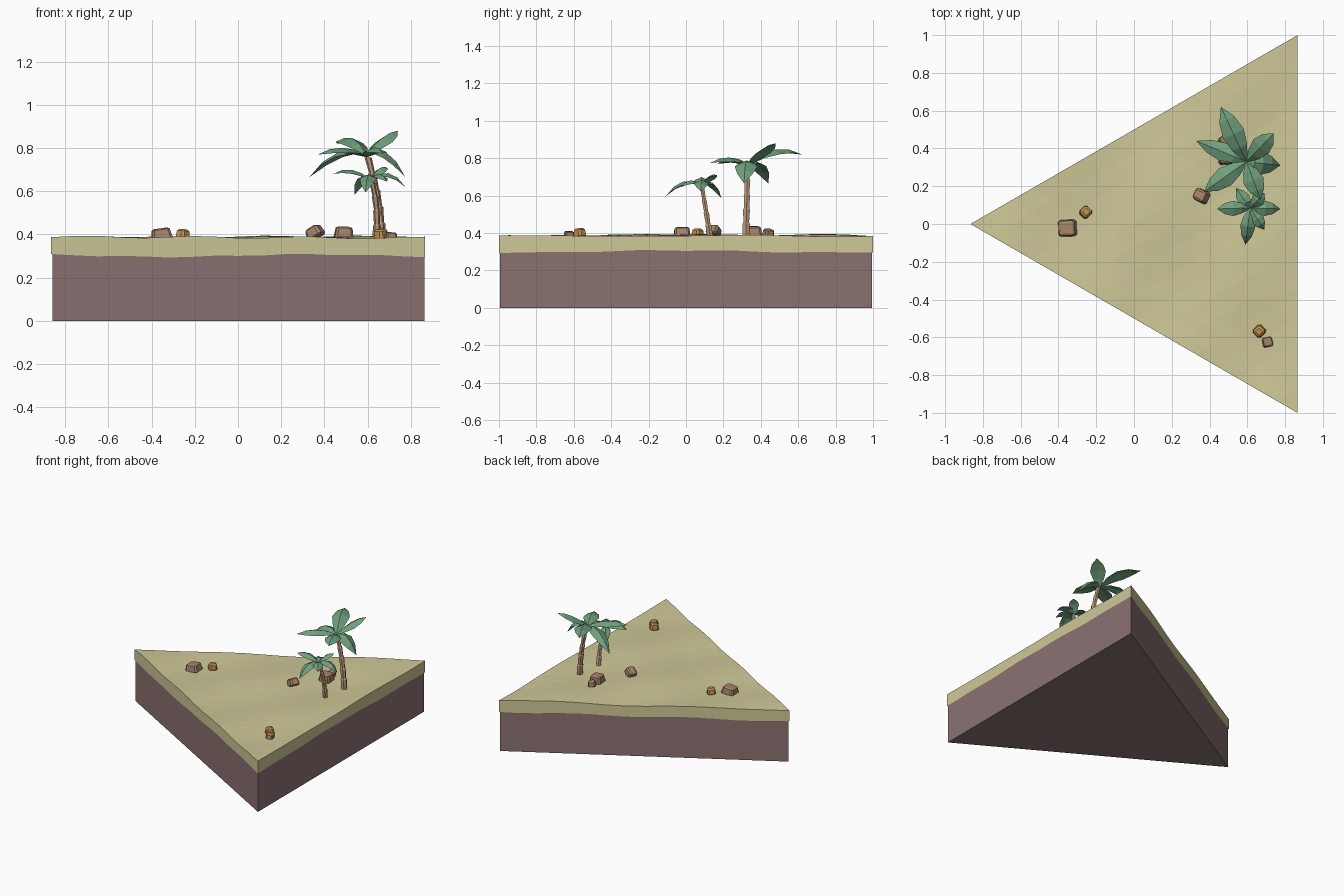
import bpy, bmesh, math
from mathutils import Vector, Matrix

if "Cube" in bpy.data.objects:
    bpy.data.objects.remove(bpy.data.objects["Cube"])

def material(name, rgb):
    m = bpy.data.materials.new(name)
    m.diffuse_color = [(c / 255) ** 2.2 for c in rgb] + [1]
    m.use_nodes = True
    m.node_tree.nodes["Principled BSDF"].inputs["Base Color"].default_value = m.diffuse_color
    return m

SAND = material("sand", (205, 199, 150))
EARTH = material("earth", (138, 113, 113))
BARK = material("bark", (190, 153, 124))
LEAF = material("leaf", (112, 158, 124))
STONE = material("stone", (164, 130, 106))
OCHRE = material("ochre", (198, 146, 82))

def finish(name, bm, mat):
    bmesh.ops.recalc_face_normals(bm, faces=bm.faces)
    me = bpy.data.meshes.new(name)
    bm.to_mesh(me)
    bm.free()
    me.materials.append(mat)
    ob = bpy.data.objects.new(name, me)
    bpy.context.collection.objects.link(ob)
    return ob

R = 0.866
CORNERS = [Vector((-R, 0, 0)), Vector((R, -1, 0)), Vector((R, 1, 0))]

def ground(x, y):
    return 0.386 + 0.004 * math.sin(5 * x + 7 * y) + 0.005 * math.sin(9 * x - 6 * y + 1)

def seam(x, y):
    return 0.302 + 0.006 * math.sin(7 * x + 4 * y + 2) + 0.003 * math.sin(13 * y - 9 * x)

# Earth base: triangular prism, inset slightly under the sand
bm = bmesh.new()
low = [bm.verts.new(c * 0.994 + Vector((0.002, 0, 0))) for c in CORNERS]
face = bm.faces.new(low)
ext = bmesh.ops.extrude_face_region(bm, geom=[face])
for v in ext["geom"]:
    if isinstance(v, bmesh.types.BMVert):
        v.co.z = 0.33
finish("earth_base", bm, EARTH)

# Sand layer: triangulated wavy top with a skirt
N = 16
bm = bmesh.new()
grid = {}
a, b, c = CORNERS
for i in range(N + 1):
    for j in range(i + 1):
        p = a + (b - a) * (i - j) / N + (c - a) * j / N
        grid[i, j] = bm.verts.new((p.x, p.y, ground(p.x, p.y)))
for i in range(N):
    for j in range(i + 1):
        bm.faces.new((grid[i, j], grid[i + 1, j], grid[i + 1, j + 1]))
        if j < i:
            bm.faces.new((grid[i, j], grid[i + 1, j + 1], grid[i, j + 1]))
rim = [e for e in bm.edges if e.is_boundary]
ext = bmesh.ops.extrude_edge_only(bm, edges=rim)
for v in ext["geom"]:
    if isinstance(v, bmesh.types.BMVert):
        v.co.z = seam(v.co.x, v.co.y)
finish("sand_layer", bm, SAND)

# Rocks: bevelled blocks
def rock(name, x, y, size, turn, tilt, mat, bev=0.25):
    bm = bmesh.new()
    bmesh.ops.create_cube(bm, size=1)
    for v in bm.verts:
        if v.co.z > 0:
            v.co.x *= 0.8
            v.co.y *= 0.85
    bmesh.ops.bevel(bm, geom=bm.edges[:], offset=bev * 0.6, segments=1, affect='EDGES')
    rot = Matrix.Rotation(math.radians(turn), 4, 'Z') @ Matrix.Rotation(math.radians(tilt), 4, 'Y')
    mat4 = Matrix.Translation((x, y, ground(x, y) + size[2] * 0.42)) @ rot @ Matrix.Diagonal((*size, 1))
    bmesh.ops.transform(bm, matrix=mat4, verts=bm.verts)
    finish(name, bm, mat)

rock("rock_west", -0.355, -0.022, (0.10, 0.09, 0.055), 3, -8, STONE, 0.18)
rock("pebble_west", -0.255, 0.063, (0.062, 0.058, 0.05), 45, 6, OCHRE, 0.3)
rock("rock_middle", 0.355, 0.15, (0.08, 0.07, 0.055), -25, -30, STONE, 0.25)
rock("rock_palm", 0.49, 0.36, (0.09, 0.09, 0.06), 5, 3, STONE, 0.2)
rock("pebble_palm", 0.48, 0.44, (0.055, 0.055, 0.04), 30, 10, STONE, 0.25)
rock("pebble_south", 0.663, -0.568, (0.062, 0.058, 0.05), 45, -6, OCHRE, 0.3)
rock("stone_south", 0.708, -0.625, (0.055, 0.052, 0.035), 12, 5, STONE, 0.2)

# Palm trunk: stacked flared segments along a leaning line
def trunk(name, base, top, r0, r1, count):
    bm = bmesh.new()
    base, top = Vector(base), Vector(top)
    sides, rings = 6, []
    for k in range(count):
        for t, flare in ((k / count, 1.0 if k == 0 else 0.85), ((k + 0.9) / count, 1.1)):
            p = base.lerp(top, t)
            p.x += 0.012 * math.sin(math.pi * t)
            r = (r0 + (r1 - r0) * t) * flare
            rings.append([bm.verts.new((p.x + r * math.cos(2 * math.pi * s / sides),
                                        p.y + r * math.sin(2 * math.pi * s / sides), p.z))
                          for s in range(sides)])
    for lo, hi in zip(rings, rings[1:]):
        for s in range(sides):
            n = (s + 1) % sides
            bm.faces.new((lo[s], lo[n], hi[n], hi[s]))
    bm.faces.new(rings[0])
    bm.faces.new(rings[-1])
    finish(name, bm, BARK)

# Palm crown: arched folded leaves, each given as tip and arch height
def crown(name, centre, leaves, width):
    bm = bmesh.new()
    centre = Vector(centre)
    for *tip, lift, w in leaves:
        run = Vector(tip) - centre
        side = run.cross(Vector((0, 0, 1))).normalized()
        up = side.cross(run).normalized()
        rows = []
        for t, prof in ((0, 0.12), (0.25, 0.7), (0.5, 1), (0.76, 0.72)):
            p = centre + run * t + Vector((0, 0, lift * 4 * t * (1 - t)))
            h = width * w * prof / 2
            rows.append([bm.verts.new(q) for q in (
                p + up * 0.004, p + side * h - up * h * 0.35,
                p - up * 0.008, p - side * h - up * h * 0.35)])
        for lo, hi in zip(rows, rows[1:]):
            for s in range(4):
                n = (s + 1) % 4
                bm.faces.new((lo[s], lo[n], hi[n], hi[s]))
        bm.faces.new(rows[0])
        end = bm.verts.new(tip)
        for s in range(4):
            bm.faces.new((rows[-1][s], rows[-1][(s + 1) % 4], end))
    finish(name, bm, LEAF)

trunk("tall_trunk", (0.665, 0.32, 0.38), (0.60, 0.33, 0.765), 0.022, 0.015, 5)
crown("tall_crown", (0.595, 0.33, 0.765), [
    (0.46, 0.62, 0.82, 0.05, 1.1),
    (0.33, 0.44, 0.665, 0.06, 0.9),
    (0.37, 0.17, 0.77, 0.03, 1.0),
    (0.67, 0.13, 0.775, 0.03, 1.0),
    (0.775, 0.31, 0.665, 0.06, 1.1),
    (0.74, 0.48, 0.88, 0.02, 1.0)], 0.11)

trunk("short_trunk", (0.64, 0.13, 0.38), (0.62, 0.085, 0.65), 0.018, 0.012, 4)
crown("short_crown", (0.615, 0.085, 0.65), [
    (0.44, 0.08, 0.68, 0.03, 1.0),
    (0.59, -0.11, 0.595, 0.05, 1.0),
    (0.775, 0.08, 0.62, 0.045, 1.0),
    (0.69, -0.03, 0.645, 0.03, 0.9),
    (0.54, 0.19, 0.585, 0.05, 0.9),
    (0.69, 0.165, 0.71, 0.02, 0.9)], 0.08)
